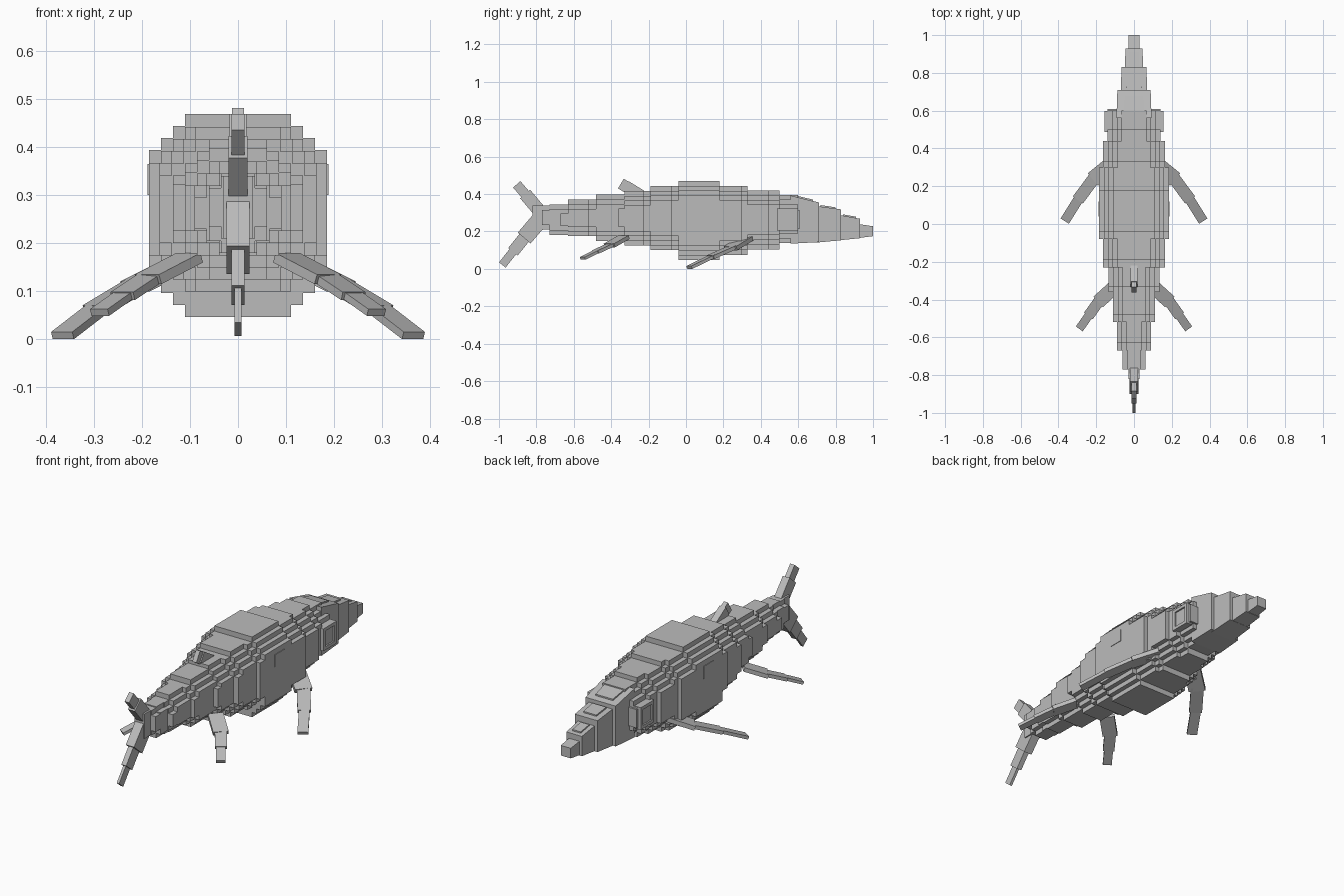
import bpy, bmesh
from mathutils import Vector

if "Cube" in bpy.data.objects:
    bpy.data.objects.remove(bpy.data.objects["Cube"])

mat = bpy.data.materials.new("plain grey")
mat.diffuse_color = (0.5, 0.5, 0.5, 1)
mat.use_nodes = True
mat.node_tree.nodes["Principled BSDF"].inputs["Base Color"].default_value = mat.diffuse_color


def hexa(bm, c):
    # box from 8 corners: bottom loop then top loop
    v = [bm.verts.new(p) for p in c]
    for f in ((3, 2, 1, 0), (4, 5, 6, 7), (0, 1, 5, 4), (1, 2, 6, 5), (2, 3, 7, 6), (3, 0, 4, 7)):
        bm.faces.new([v[i] for i in f])


def box(bm, x0, x1, y0, y1, z0, z1):
    hexa(bm, [(x, y, z) for z in (z0, z1) for x, y in ((x0, y0), (x1, y0), (x1, y1), (x0, y1))])


def taper(bm, y0, y1, w0, w1, b0, b1, t0, t1):
    hexa(bm, [(-w0, y0, b0), (w0, y0, b0), (w1, y1, b1), (-w1, y1, b1),
              (-w0, y0, t0), (w0, y0, t0), (w1, y1, t1), (-w1, y1, t1)])


def beam(bm, p, q, width, thick, side):
    # slab from p to q, width along side, thickness across it
    p, q = Vector(p), Vector(q)
    d = (q - p).normalized()
    w = Vector(side)
    w = (w - d * w.dot(d)).normalized()
    n = d.cross(w) * thick / 2
    w *= width / 2
    hexa(bm, [p - w - n, p + w - n, q + w - n, q - w - n, p - w + n, p + w + n, q + w + n, q - w + n])


def finish(bm, name):
    bmesh.ops.recalc_face_normals(bm, faces=bm.faces)
    me = bpy.data.meshes.new(name)
    bm.to_mesh(me)
    bm.free()
    me.materials.append(mat)
    bpy.context.collection.objects.link(bpy.data.objects.new(name, me))


# body: stepped slices, width and height profiles with their own breaks
widths = [(-.82, .03), (-.77, .06), (-.67, .09), (-.52, .11), (-.36, .135), (-.23, .163),
          (-.08, .185), (.30, .163), (.44, .14)]
heights = [(-.82, .21, .34), (-.73, .18, .345), (-.63, .175, .37), (-.48, .15, .398),
           (-.33, .125, .416), (-.19, .10, .442), (-.04, .047, .469), (.18, .075, .442),
           (.33, .105, .418), (.50, .138, .395)]
cuts = sorted({r[0] for r in widths + heights} | {.60})
bm = bmesh.new()
for a, b in zip(cuts, cuts[1:]):
    w = [r for r in widths if r[0] <= a][-1][1]
    _, lo, hi = [r for r in heights if r[0] <= a][-1]
    n = min(3, int(w / .045))
    for k in range(n + 1):
        x, c = w - .025 * k, .025 * (n - k)
        box(bm, -x, x, a, b, lo + c, hi - c)
finish(bm, "body")

# head and snout: tapered blocks with raised top plates
bm = bmesh.new()
taper(bm, .56, .71, .093, .088, .135, .143, .392, .355)
taper(bm, .69, .83, .07, .066, .14, .153, .337, .318)
taper(bm, .81, .93, .049, .045, .152, .164, .29, .268)
taper(bm, .90, 1.0, .031, .029, .162, .175, .243, .228)
finish(bm, "head")
bm = bmesh.new()
taper(bm, .58, .68, .058, .05, .37, .35, .394, .37)
taper(bm, .72, .80, .04, .038, .32, .31, .341, .329)
taper(bm, .84, .91, .025, .024, .27, .26, .291, .279)
finish(bm, "head_plates")

for s, nm in ((1, "right"), (-1, "left")):
    # eye: square frame with a sunken centre
    bm = bmesh.new()
    for y0, y1, z0, z1 in ((.487, .505, .205, .322), (.58, .598, .205, .322),
                           (.505, .58, .205, .222), (.505, .58, .305, .322)):
        box(bm, *sorted((s * .12, s * .156)), y0, y1, z0, z1)
    box(bm, *sorted((s * .12, s * .148)), .505, .58, .222, .305)
    box(bm, *sorted((s * .08, s * .14)), .59, .61, .215, .312)
    finish(bm, nm + "_eye")
    # side plate
    bm = bmesh.new()
    box(bm, *sorted((s * .18, s * .188)), .04, .12, .30, .365)
    finish(bm, nm + "_side_plate")
    # flippers: three narrowing slabs each
    for part, pts, ws in (
            ("front_flipper", [(.12, .315, .157), (.215, .238, .11), (.295, .13, .062), (.365, .018, .008)], (.085, .065, .052)),
            ("rear_flipper", [(.11, -.34, .165), (.187, -.41, .125), (.24, -.485, .09), (.288, -.553, .056)], (.075, .058, .045))):
        bm = bmesh.new()
        for p, q, w in zip(pts, pts[1:], ws):
            p, q = Vector(p), Vector(q)
            p -= (q - p) * .12
            d = q - p
            flip = Vector((s, 1, 1))
            beam(bm, p * flip, q * flip, w, .006 + w * .2, (-d.y * s, d.x, 0))
        finish(bm, nm + "_" + part)

# dorsal fin
bm = bmesh.new()
beam(bm, (0, -.19, .365), (0, -.32, .445), .055, .036, (0, .5, .8))
beam(bm, (0, -.28, .415), (0, -.348, .456), .06, .024, (0, .5, .8))
finish(bm, "dorsal_fin")

# tail fin: upper and lower lobes
bm = bmesh.new()
beam(bm, (0, -.75, .27), (0, -.86, .40), .07, .04, (0, 1, 1))
beam(bm, (0, -.83, .365), (0, -.905, .452), .052, .026, (0, 1, 1))
finish(bm, "upper_tail_lobe")
bm = bmesh.new()
beam(bm, (0, -.75, .30), (0, -.865, .165), .09, .048, (0, 1, -1))
beam(bm, (0, -.83, .21), (0, -.925, .092), .065, .028, (0, 1, -1))
beam(bm, (0, -.90, .125), (0, -.982, .021), .045, .014, (0, 1, -1))
finish(bm, "lower_tail_lobe")
